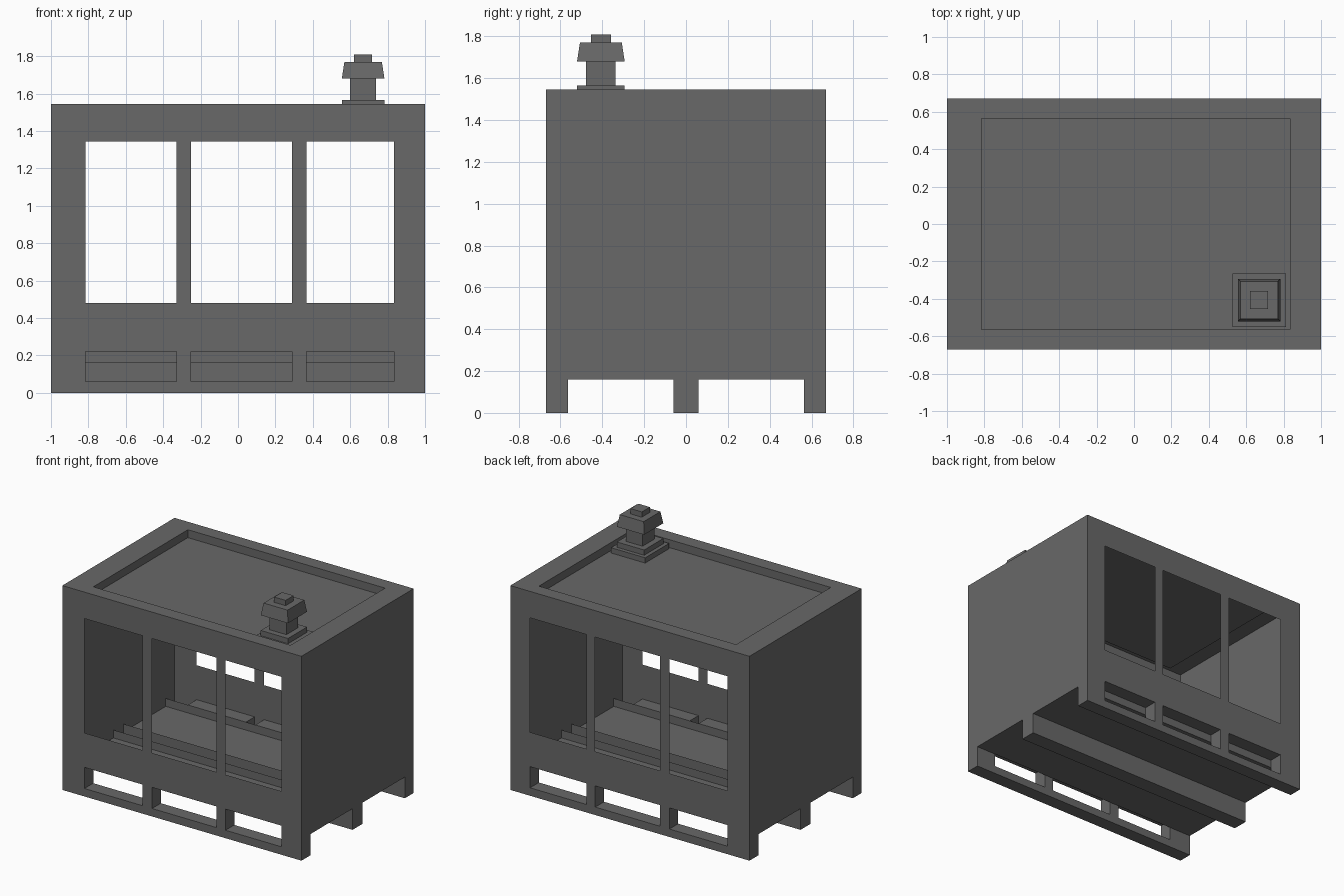
import bpy, bmesh
from mathutils import Vector

if "Cube" in bpy.data.objects:
    bpy.data.objects.remove(bpy.data.objects["Cube"])

gray = bpy.data.materials.new("dark_gray")
gray.diffuse_color = (0.14, 0.14, 0.14, 1)
gray.use_nodes = True
gray.node_tree.nodes["Principled BSDF"].inputs["Base Color"].default_value = gray.diffuse_color

X, Y, H = 1.0, 0.67, 1.545           # half width, half depth, body height
YI, YM = 0.565, 0.06                 # rail inner face, middle runner half width
FLOOR, SLOT_LO, SLOT_HI = 0.16, 0.06, 0.22
OPEN = [(-0.815, -0.33), (-0.25, 0.29), (0.365, 0.835)]   # bay openings along x
XS = [-X] + [v for o in OPEN for v in o] + [X]
RX0, RX1, RZ = -0.815, 0.835, 1.485  # roof recess


def finish(name, bm):
    bmesh.ops.remove_doubles(bm, verts=bm.verts, dist=1e-5)
    me = bpy.data.meshes.new(name)
    bm.to_mesh(me)
    bm.free()
    me.materials.append(gray)
    ob = bpy.data.objects.new(name, me)
    bpy.context.collection.objects.link(ob)
    return ob


def panel(bm, axis, pos, us, vs, sign, hole=lambda i, j: False):
    """Flat sheet across an axis, cut in cells; hole(i, j) leaves a cell open."""
    a, b = [k for k in range(3) if k != axis]
    want = Vector([sign if k == axis else 0 for k in range(3)])
    for i in range(len(us) - 1):
        for j in range(len(vs) - 1):
            if hole(i, j):
                continue
            vv = []
            for u, v in ((i, j), (i + 1, j), (i + 1, j + 1), (i, j + 1)):
                co = [0, 0, 0]
                co[axis], co[a], co[b] = pos, us[u], vs[v]
                vv.append(bm.verts.new(co))
            f = bm.faces.new(vv)
            f.normal_update()
            if f.normal.dot(want) < 0:
                f.normal_flip()


def bay(i):
    return i % 2 == 1


for s, side in ((-1, "front"), (1, "back")):
    # window wall with three windows and three fork slots
    bm = bmesh.new()
    panel(bm, 1, s * Y, XS, [0, SLOT_LO, SLOT_HI, 0.48, 1.345, H], s,
          lambda i, j: bay(i) and j in (1, 3))
    finish(side + "_window_wall", bm)

    # hollow rail: bottom, inner face and slot linings
    bm = bmesh.new()
    ys = sorted((s * YI, s * Y))
    panel(bm, 2, 0, [-X, X], ys, -1)
    panel(bm, 1, s * YI, XS, [0, SLOT_LO, FLOOR, SLOT_HI], -s,
          lambda i, j: bay(i) and j == 1)
    for x0, x1 in OPEN:
        panel(bm, 2, SLOT_LO, [x0, x1], ys, 1)
        panel(bm, 2, SLOT_HI, [x0, x1], ys, -1)
        panel(bm, 0, x0, ys, [SLOT_LO, SLOT_HI], 1)
        panel(bm, 0, x1, ys, [SLOT_LO, SLOT_HI], -1)
    finish(side + "_rail", bm)

    # floor deck between rail and middle runner
    bm = bmesh.new()
    panel(bm, 2, FLOOR, [-X, X], sorted((s * YM, s * YI)), -1)
    finish(side + "_floor", bm)

# solid side walls with two fork notches
for s, side in ((-1, "left"), (1, "right")):
    bm = bmesh.new()
    panel(bm, 0, s * X, [-Y, -YI, -YM, YM, YI, Y], [0, FLOOR, H], s,
          lambda i, j: j == 0 and i in (1, 3))
    finish(side + "_wall", bm)

# middle runner, hollow and open on top
bm = bmesh.new()
panel(bm, 2, 0, [-X, X], [-YM, YM], -1)
for s in (-1, 1):
    panel(bm, 1, s * YM, [-X, X], [0, FLOOR, SLOT_HI], s)
finish("middle_runner", bm)

# roof with sunken centre
bm = bmesh.new()
panel(bm, 2, H, [-X, RX0, RX1, X], [-Y, -YI, YI, Y], 1, lambda i, j: i == j == 1)
panel(bm, 2, RZ, [RX0, RX1], [-YI, YI], 1)
for s in (-1, 1):
    panel(bm, 1, s * YI, [RX0, RX1], [RZ, H], -s)
panel(bm, 0, RX0, [-YI, YI], [RZ, H], 1)
panel(bm, 0, RX1, [-YI, YI], [RZ, H], -1)
finish("roof", bm)

# vent chimney: square rings stacked as (half size, height)
PROFILE = [(0.143, RZ), (0.143, 1.525), (0.114, 1.525), (0.114, 1.565),
           (0.07, 1.565), (0.07, 1.68), (0.114, 1.68), (0.1, 1.77),
           (0.048, 1.77), (0.048, 1.81)]
bm = bmesh.new()
rings = [[bm.verts.new((0.669 + sx * h, -0.407 + sy * h, z))
          for sx, sy in ((-1, -1), (1, -1), (1, 1), (-1, 1))] for h, z in PROFILE]
for lo, hi in zip(rings, rings[1:]):
    for k in range(4):
        n = (k + 1) % 4
        bm.faces.new((lo[k], lo[n], hi[n], hi[k]))
bm.faces.new(rings[-1])
finish("vent_chimney", bm)
